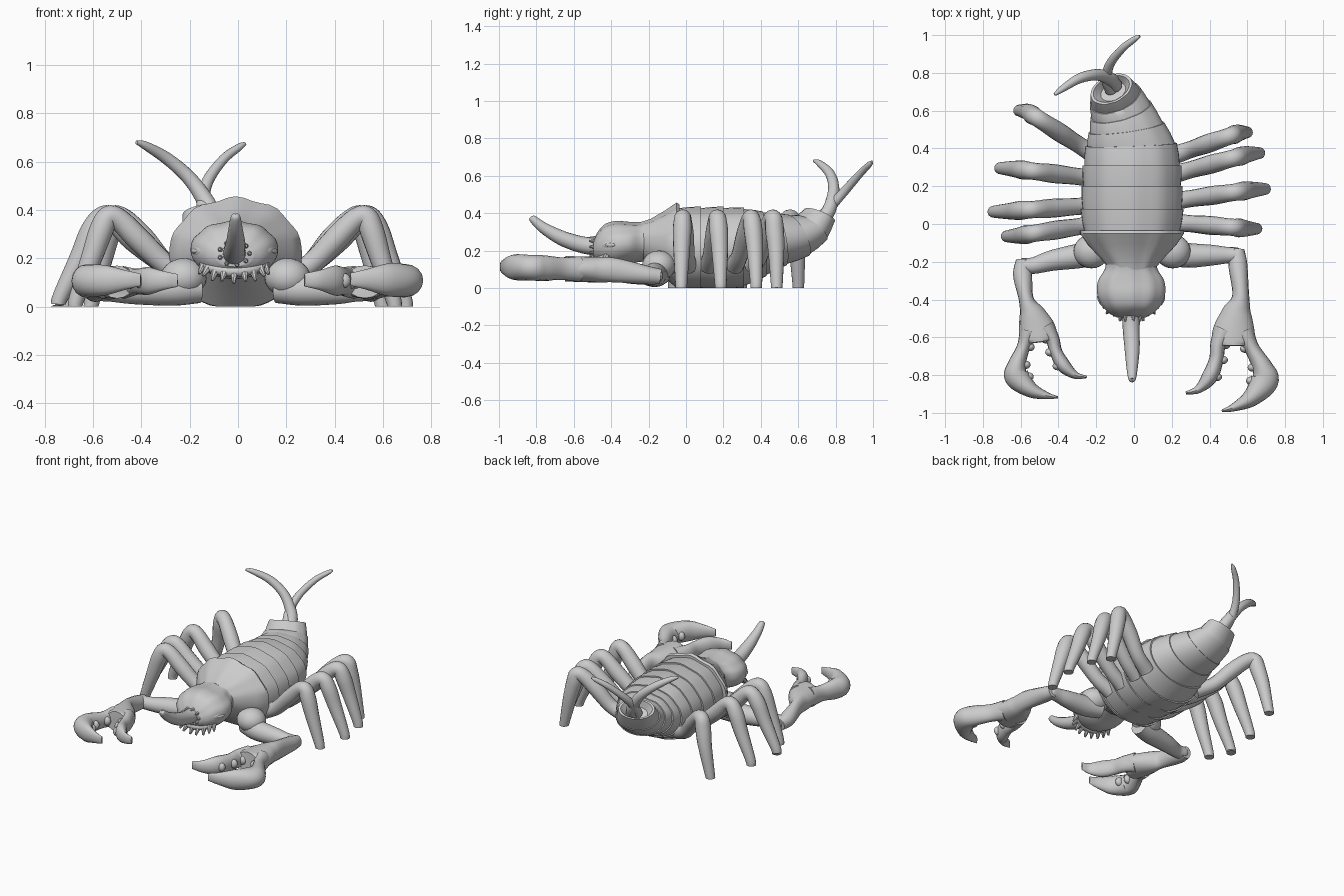
import bpy, bmesh, math
from mathutils import Vector, Matrix

cube = bpy.data.objects.get("Cube")
if cube:
    bpy.data.objects.remove(cube)

shade = (0.6, 0.6, 0.6, 1)
grey = bpy.data.materials.new("plain grey")
grey.use_nodes = True
grey.diffuse_color = shade
grey.node_tree.nodes["Principled BSDF"].inputs["Base Color"].default_value = shade
parts = []
up_axis = Vector((0, 0, 1))
HUNDREDTH = Matrix.Scale(0.01, 4)   # all part sizes are written in hundredths of a unit


def finish(name, bm):
    bmesh.ops.recalc_face_normals(bm, faces=bm.faces)
    mesh = bpy.data.meshes.new(name)
    bm.to_mesh(mesh)
    bm.free()
    mesh.transform(HUNDREDTH)
    mesh.materials.append(grey)
    obj = bpy.data.objects.new(name, mesh)
    bpy.context.collection.objects.link(obj)
    parts.append(obj)


def skin(name, rings):
    """Bridge equal-length rings of points and cap both ends."""
    bm = bmesh.new()
    loops = [[bm.verts.new(point) for point in ring] for ring in rings]
    for near, far in zip(loops, loops[1:]):
        for i in range(len(near)):
            bm.faces.new((near[i - 1], near[i], far[i], far[i - 1]))
    bm.faces.new(loops[0][::-1])
    bm.faces.new(loops[-1])
    finish(name, bm)


def spline(rows, steps):
    """Catmull-Rom interpolation of rows of numbers."""
    rows = [Vector(row) for row in rows]
    ext = [2 * rows[0] - rows[1]] + rows + [2 * rows[-1] - rows[-2]]
    out = []
    for a, b, c, d in zip(ext, ext[1:], ext[2:], ext[3:]):
        for step in range(steps):
            t = step / steps
            out.append(b + 0.5 * ((c - a) * t + (2 * a - 5 * b + 4 * c - d) * t * t
                                  + (3 * b - a - 3 * c + d) * t ** 3))
    return out + [rows[-1]]


def sweep(name, rows, steps=6, sides=16):
    """Tube along rows of (x, y, z, half width[, half height]), cut off at the ground."""
    path = spline(rows, steps)
    rings = []
    for i, here in enumerate(path):
        ahead, behind = path[min(i + 1, len(path) - 1)], path[max(i - 1, 0)]
        tangent = (Vector(ahead[:3]) - Vector(behind[:3])).normalized()
        side = tangent.cross(up_axis).normalized()
        up = side.cross(tangent)
        ring = []
        for k in range(sides):
            a = math.tau * k / sides
            point = Vector(here[:3]) + side * math.cos(a) * here[3] + up * math.sin(a) * here[-1]
            point.z = max(point.z, 0)
            ring.append(point)
        rings.append(ring)
    skin(name, rings)


def section(x, y, z, width, height, pitch=0, yaw=0, ripple=0.0, scale=1.0, count=48):
    """Oval body section, tilted by pitch and yaw, flat where it meets the ground."""
    turn = Matrix.Rotation(math.radians(yaw), 3, 'Z') @ Matrix.Rotation(math.radians(pitch), 3, 'X')
    ring = []
    for k in range(count):
        a = math.tau * k / count
        r = scale * (1 - ripple * math.cos(10 * a) * max(0, math.sin(a)))
        point = Vector((x, y, z)) + turn @ Vector((width * r * math.cos(a), 0, height * r * math.sin(a)))
        point.z = max(point.z, 0)
        ring.append(point)
    return ring


def cone(name, base, direction, radius, length):
    bm = bmesh.new()
    axis = Vector(direction).normalized()
    turn = axis.to_track_quat('Z', 'Y').to_matrix().to_4x4()
    bmesh.ops.create_cone(bm, cap_ends=True, segments=8, radius1=radius, radius2=radius * 0.3, depth=length,
                          matrix=Matrix.Translation(Vector(base) + axis * length / 2) @ turn)
    finish(name, bm)


def ball(name, place, size, yaw=0):
    bm = bmesh.new()
    bmesh.ops.create_uvsphere(bm, u_segments=24, v_segments=14, radius=1,
                              matrix=Matrix.Translation(place) @ Matrix.Rotation(yaw, 4, 'Z')
                              @ Matrix.Diagonal((*size, 1)))
    finish(name, bm)


# Front shield behind the head
shield = [(-1, -24, 25, 12, 10), (-1, -19, 24, 16, 12.5), (-1, -11, 23, 23.5, 18),
          (-1, -5, 22, 27.5, 23), (-1, -3.5, 21.5, 27.5, 22.5)]
skin("front_shield", [section(*row, ripple=0.03) for row in shield])

# Stepped back plates running into the upturned tail
plates = [(-1, -4, 21, 26, 22, 0, 0), (-1, 8, 21, 27, 22, 0, 0), (-1, 20, 21, 26.5, 22, 0, 0),
          (-1, 31, 21.5, 26, 21, 0, 0), (-1.5, 42, 23.5, 24, 17, 3, 2), (-4, 51, 26, 20, 14, 10, 8),
          (-7, 60, 28, 16.5, 12, 25, 16), (-10, 67, 32, 14, 10, 48, 22), (-12, 71.5, 39, 11.5, 8, 62, 25)]
rings = []
for front, rear in zip(plates, plates[1:]):
    middle = [(p + q) / 2 for p, q in zip(front, rear)]
    for row, scale in ((front, 0.97), (middle, 1), (rear, 1.01)):
        rings.append(section(*row, ripple=0.015, scale=scale))
rings.append(section(*plates[-1], scale=0.88))
rings.append(section(-11, 70, 35, 7, 5, 60, 25))
skin("back_and_tail", rings)

# Head and nose horn
head = [(-19, 25, 13.5, 11), (-24, 24.5, 14, 10.5), (-30, 24, 17.5, 11), (-37, 23.5, 18, 12),
        (-43, 23, 15.5, 11), (-47, 22, 12, 8), (-49.5, 21, 7.5, 4.5)]
skin("head", [section(-1.5, *row, ripple=0.03) for row in spline(head, 4)])
sweep("nose_horn", [(-1.5, -45, 22, 5), (-1.5, -55, 23, 4.5), (-1, -66, 26.5, 4),
                    (-1, -76, 32, 3), (-1, -82, 37, 2), (-1, -83, 38, 0.6)])
for side, label in ((1, "left"), (-1, "right")):
    place = Vector((-1.5 + side * 15.5, -40.5, 23))
    ball(label + "_eye_lid", place, (1.4, 5, 2.4), side * -0.42)
    ball(label + "_eye", place + Vector((side, 0, 0)), (1, 3, 1), side * -0.42)

# Jaw and teeth
jaw = []
for k in range(-4, 5):
    across, forward = math.sin(k * math.pi / 10), math.cos(k * math.pi / 10)
    jaw.append((-1.5 + 13 * across, -39.5 - 8 * forward, 19.5 - 5 * forward, 1.4 + 0.8 * forward))
sweep("jaw_lip", jaw, steps=3, sides=10)
for k, (x, y, z, radius) in enumerate(jaw):
    cone("jaw_tooth", (x, y, z), (x / 30, -0.5, -0.9 + 0.3 * (k % 2)), 2, 5.5)
for k in range(9):
    across, rise = math.cos(k * math.tau / 9), math.sin(k * math.tau / 9)
    cone("nose_tooth", (-1.5 + 6 * across, -47, 22 + 4.5 * rise), (across, -10, rise), 1.6, 4.5)

# Tail prongs
sweep("left_tail_prong", [(-12, 71, 36, 3.5), (-14.5, 77, 43, 2.8), (-12.5, 85, 52, 2.4),
                          (-6, 93, 61, 2), (0.5, 98, 66, 1.5), (3, 99.5, 67.5, 0.7)])
sweep("right_tail_prong", [(-10, 73, 36, 4), (-13, 77, 43, 3.6), (-20, 79, 53, 3),
                           (-29, 77, 61, 2.6), (-38, 71.5, 66.5, 1.8), (-42, 68.5, 68, 0.8)])

# Walking legs: base y, foot x, foot y on each side
leg_sets = {"left": (1, [(1, 65, -2.5), (12, 69.5, 18.5), (26, 66.5, 37.5), (36, 60, 48.5)]),
            "right": (-1, [(0, 67.5, -6.5), (10, 74.5, 6.5), (24, 71, 29.5), (36, 61, 60)])}
for label, (side, legs) in leg_sets.items():
    for base_y, foot_x, foot_y in legs:
        knee = 32 + 0.3 * foot_x
        shin = foot_x - knee
        rows = []
        for x, z, radius in ((20, 12, 5), (30, 17.5, 4.5), (knee - 11, 28, 5), (knee - 3, 36, 4.6),
                             (knee + 1.5, 37, 4.6), (knee + 0.3 * shin, 31, 5),
                             (knee + 0.55 * shin, 20, 4.4), (foot_x - 1, 4, 3.3), (foot_x, -0.5, 3)):
            along = min(1, (x - 20) / (foot_x - 20) * 1.1)
            rows.append((side * x, base_y + (foot_y - base_y) * along, z, radius))
        sweep(label + "_walking_leg", rows)

# Claw outlines: offset outward and forward from the wrist, half width
palm = [(0, 0, 4.5), (-2, 9, 8), (-3.5, 18, 11), (-4, 24, 11), (-4, 26.5, 8)]
outer_finger = [(1.5, 19, 5.5), (6, 28, 4), (11.5, 38, 5.5), (12.5, 45, 7.5), (5.5, 54, 4.8),
                (-3.5, 59, 2.2), (-10, 61, 0.6)]
inner_finger = [(-8.5, 18, 6), (-12, 26, 4.2), (-13, 34, 3.8), (-16.5, 43, 4.2), (-22.5, 49.5, 2.2),
                (-29, 51.5, 0.7)]

# Pincer arms: side, elbow, wrist, claw size and inward turn
for label, side, elbow, wrist, size, turn in (
        ("left", 1, Vector((55, -16.5)), Vector((56.5, -38)), 1, 0),
        ("right", -1, Vector((-59, -22)), Vector((-57, -40)), 0.88, 0.15)):
    def on_claw(row):
        out, ahead, width = (value * size for value in row)
        x = out * math.cos(turn) - ahead * math.sin(turn)
        y = out * math.sin(turn) + ahead * math.cos(turn)
        return (wrist.x + side * x, wrist.y - y, 9.5 + 0.03 * ahead, width, min(6.8, 2 + width))

    ball(label + "_shoulder", (side * 21.5 - 1, -14.5, 12), (9.5, 9, 8))
    bend = Vector((side * 27, -16.5))
    sweep(label + "_upper_arm", [(side * 16, -14, 7.5, 6), (*bend, 7, 6.6), (*(bend + elbow) / 2, 6.5, 5.5),
                                 (elbow.x - side * 6, elbow.y, 6.5, 4.4), (*elbow, 6.5, 4),
                                 (elbow.x + side * 2, elbow.y, 6.5, 2)])
    sweep(label + "_forearm_and_palm", [(elbow.x, elbow.y + 3, 6, 3.5, 4), (elbow.x, elbow.y - 5, 7, 5, 5)]
          + [on_claw(row) for row in palm])
    # Fingers with blunt knobs along their facing edges
    for finger, outline, toward in (("outer", outer_finger, -side), ("inner", inner_finger, side)):
        rows = [on_claw(row) for row in outline]
        sweep(f"{label}_{finger}_finger", rows)
        for x, y, z, width, height in rows[1:4]:
            ball(f"{label}_{finger}_knob", (x + toward * width * 0.95, y, z), (2.6, 2.2, 3))

# Smooth shading with crisp plate edges
bpy.ops.object.select_all(action='DESELECT')
for obj in parts:
    obj.select_set(True)
bpy.context.view_layer.objects.active = parts[0]
bpy.ops.object.shade_smooth_by_angle(angle=math.radians(40))
